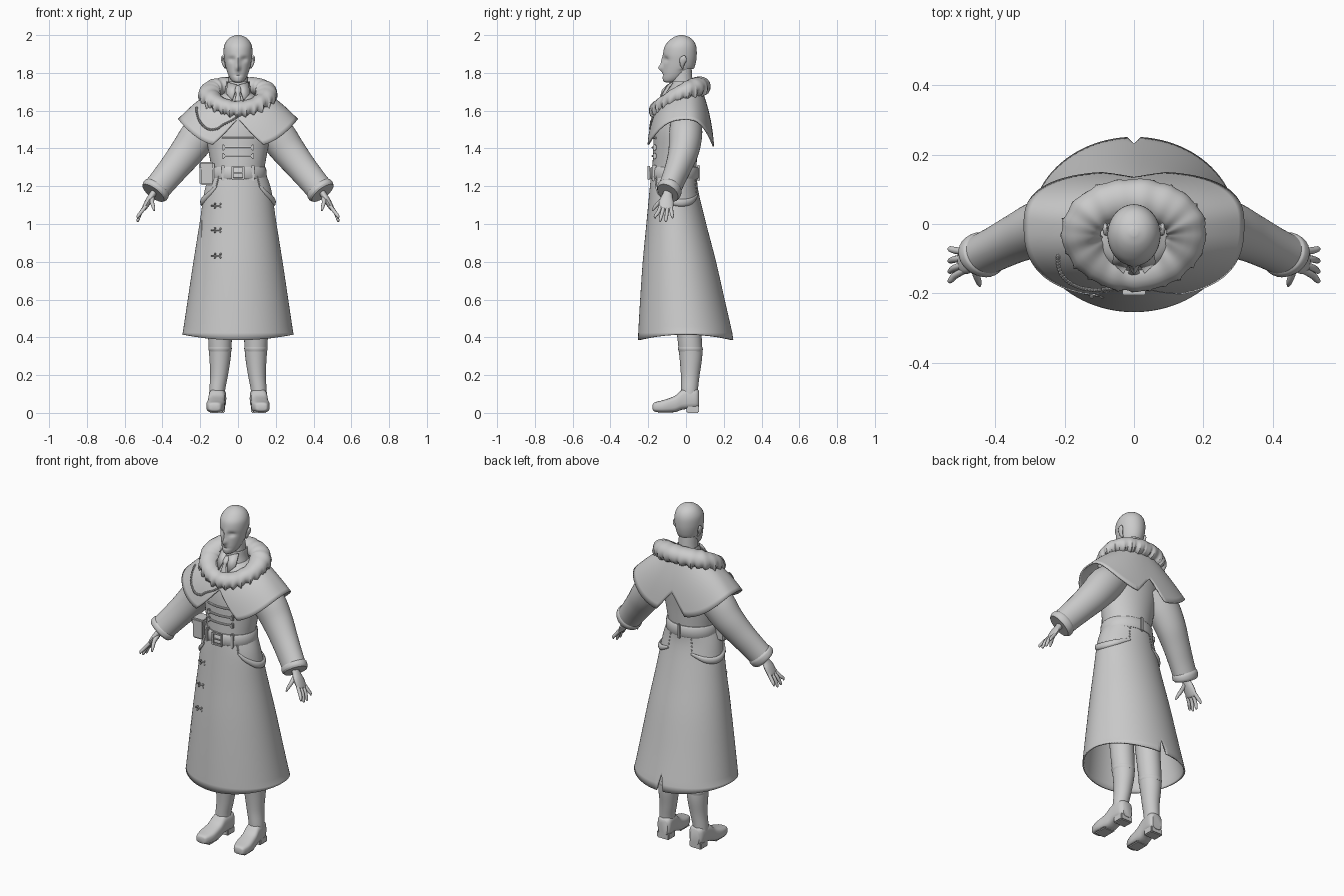
import bpy, bmesh, random
from math import sin, cos, pi, radians, exp, asin, copysign
from mathutils import Vector

random.seed(4)
if "Cube" in bpy.data.objects:
    bpy.data.objects.remove(bpy.data.objects["Cube"])
grey = bpy.data.materials.new("plain_grey")
grey.use_nodes = True
grey.diffuse_color = (0.6, 0.6, 0.6, 1)
grey.node_tree.nodes["Principled BSDF"].inputs["Base Color"].default_value = (0.6, 0.6, 0.6, 1)
parts = []

def finish(name, bm, mirror=False, thick=0):
    bmesh.ops.recalc_face_normals(bm, faces=bm.faces)
    mesh = bpy.data.meshes.new(name)
    bm.to_mesh(mesh)
    bm.free()
    mesh.materials.append(grey)
    ob = bpy.data.objects.new(name, mesh)
    bpy.context.collection.objects.link(ob)
    if thick:
        mod = ob.modifiers.new("thickness", "SOLIDIFY")
        mod.thickness, mod.offset = thick, 0
    if mirror:
        ob.modifiers.new("mirror", "MIRROR")
    parts.append(ob)
    return ob

def skin(name, rings, caps=True, loop=False, **kw):
    bm = bmesh.new()
    rows = [[bm.verts.new(p) for p in ring] for ring in rings]
    n = len(rows[0])
    for a, b in zip(rows, rows[1:] + rows[:1] if loop else rows[1:]):
        for i in range(n):
            j = (i + 1) % n
            bm.faces.new((a[i], a[j], b[j], b[i]))
    if caps and not loop:
        bm.faces.new(rows[0])
        bm.faces.new(rows[-1])
    return finish(name, bm, **kw)

def smooth(rows, steps=5):
    out = []
    for i in range(len(rows) - 1):
        quad = rows[max(i - 1, 0)], rows[i], rows[i + 1], rows[min(i + 2, len(rows) - 1)]
        for k in range(steps):
            t = k / steps
            out.append([b + 0.5 * t * (c - a + t * (2*a - 5*b + 4*c - d + t * (3*(b - c) + d - a)))
                        for a, b, c, d in zip(*quad)])
    return out + [list(rows[-1])]

def oval(z, yf, yb, rx, cx=0, n=48):
    return [Vector((cx + rx * sin(2*pi*i/n), (yf + yb)/2 - (yb - yf)/2 * cos(2*pi*i/n), z)) for i in range(n)]

def stack(name, rows, steps=5, **kw):
    return skin(name, [oval(*r) for r in smooth(rows, steps)], **kw)

# Tube rows hold x, y, z, radius along ref, radius across it
def tube(name, rows, ref=(0, 1, 0), n=16, steps=5, **kw):
    rows = smooth(rows, steps)
    pts = [Vector(r[:3]) for r in rows]
    rings = []
    for i, r in enumerate(rows):
        d = (pts[min(i + 1, len(pts) - 1)] - pts[max(i - 1, 0)]).normalized()
        u = Vector(ref)
        u = (u - d * u.dot(d)).normalized()
        v = d.cross(u)
        rings.append([pts[i] + u * r[3] * cos(2*pi*k/n) + v * r[4] * sin(2*pi*k/n) for k in range(n)])
    return skin(name, rings, **kw)

def box(name, centre, size, bevel=.002, **kw):
    bm = bmesh.new()
    bmesh.ops.create_cube(bm, size=1)
    for v in bm.verts:
        v.co = Vector(centre) + Vector([c * s for c, s in zip(v.co, size)])
    bmesh.ops.bevel(bm, geom=bm.edges[:], offset=bevel, segments=2, affect="EDGES")
    return finish(name, bm, **kw)

def beads(name, pts, radius, **kw):
    bm = bmesh.new()
    for p in pts:
        new = bmesh.ops.create_icosphere(bm, subdivisions=1, radius=radius)
        bmesh.ops.translate(bm, verts=new["verts"], vec=Vector(p))
    return finish(name, bm, **kw)

# Head with brow, eye sockets, nose and mouth pressed into the loft
head = stack("head", [(1.75, -.108, -.06, .016), (1.756, -.12, -.04, .03), (1.78, -.124, .005, .047),
                      (1.82, -.122, .04, .062), (1.86, -.12, .053, .071), (1.90, -.121, .057, .076),
                      (1.94, -.113, .054, .074), (1.97, -.09, .04, .06), (1.99, -.063, .015, .038), (2, -.035, -.015, .01)])
def bump(dx, dz):
    return exp(-dx * dx - dz * dz)
for v in head.data.vertices:
    x, y, z = v.co
    if y < -0.05:
        v.co.y += (0.013 * bump((abs(x) - .033) / .017, (z - 1.872) / .013) - 0.024 * bump(x / .011, (z - 1.826) / .017)
                   - 0.012 * bump(x / .01, (z - 1.86) / .025) + 0.005 * bump(x / .025, (z - 1.788) / .005))
    elif z < 1.82:
        v.co.z += 0.25 * (y + 0.05)
tube("ear", [(.067, -.015, 1.825, .006, .004), (.075, -.02, 1.845, .012, .008), (.082, -.015, 1.87, .019, .008),
             (.082, -.012, 1.885, .012, .006), (.078, -.012, 1.89, .004, .003)], mirror=True)

# Torso, neck, shirt collar and tie
stack("torso", [(1.15, -.17, .04, .14), (1.27, -.178, .053, .138), (1.38, -.174, .06, .155), (1.5, -.17, .07, .175),
                (1.6, -.15, .075, .165), (1.67, -.125, .06, .11), (1.71, -.082, .04, .06), (1.82, -.075, .03, .05)])
stack("shirt_collar", [(1.68, -.1, .045, .072), (1.72, -.088, .042, .063), (1.755, -.082, .038, .06)], caps=False, thick=.006)
flap = bmesh.new()
flap.faces.new([flap.verts.new(p) for p in ((.003, -.1, 1.735), (.055, -.07, 1.75), (.062, -.11, 1.69), (.03, -.14, 1.655))])
finish("collar_point", flap, mirror=True, thick=.006)
tube("tie", [(0, -.1, 1.73, .006, .012), (0, -.118, 1.705, .01, .016), (0, -.127, 1.685, .007, .011),
             (0, -.15, 1.62, .006, .022), (0, -.165, 1.54, .005, .026)])

# Fur collar: a closed ring with ragged lower tufts
fur = []
for i in range(192):
    t = 2 * pi * i / 192
    c = cos(t)
    centre = Vector((.15 * sin(t) * (1 - .08 * c), -.035 - .107 * c, 1.692 - .062 * c - .02 * c * c))
    out = Vector((sin(t) * .107, -c * .155, 0)).normalized()
    tuft = abs((i % 8) / 4 - 1) * random.uniform(.4, 1.1)
    lump = (1 + .02 * sin(t * 11) + .02 * sin(t * 17 + 1)) * (1 - .1 * max(c, 0))
    ring = []
    for a in [pi * k / 8 for k in range(16)]:
        r = lump * (1 + .45 * tuft * max(0, cos(a + radians(55))) ** 4)
        ring.append(centre + out * .057 * r * cos(a) + Vector((0, 0, .046 * r * sin(a))))
    fur.append(ring)
skin("fur_collar", fur, loop=True)

# Shoulder cape with a front opening and a back notch, and the chest chain
def power(v, e=.75):
    return copysign(abs(v) ** e, v)

def cape_point(t, s):
    c, sn = cos(t), sin(t)
    top = Vector((.13 * sn, -.03 - .095 * c, 1.7 - .05 * c))
    low = Vector((.315 * power(sn), -(.208 if c > 0 else .148) * power(c), 1.553 - .15 * c * c))
    cut = 1 - .58 * max(0, 1 - min(t, 2 * pi - t) / .33) - .32 * max(0, 1 - abs(t - pi) / .2)
    return top.lerp(low, s * cut) + Vector((0, -c * .012, .012)) * sin(pi * s * cut)
skin("shoulder_cape", [[cape_point(pi * i / 48, j / 12) for i in range(96)] for j in range(13)], caps=False, thick=.008)
swag = smooth([(1.2, .55), (.8, .72), (.5, .76), (.25, .68), (0, .9)], 8)
beads("chest_chain", [cape_point(2 * pi - t, s) + Vector((0, -.006, .003)) for t, s in swag], .007)

# Long coat skirt with a back slit
skirt_rows = smooth([(1.27, -.18, .055, .14), (1.18, -.189, .06, .172), (1.0, -.206, .103, .2),
                     (.8, -.225, .155, .232), (.58, -.24, .205, .265), (.4, -.25, .247, .292)])
def skirt_point(t, z, off=0):
    a, b = next((p, q) for p, q in zip(skirt_rows, skirt_rows[1:]) if q[0] <= z)
    yf, yb, rx = [m + (z - a[0]) / (b[0] - a[0]) * (n - m) for m, n in zip(a[1:], b[1:])]
    return Vector(((rx + off) * sin(t), (yf + yb) / 2 - ((yb - yf) / 2 + off) * cos(t), z))

def skirt_front(x, z, off):
    return skirt_point(asin(x / skirt_point(pi / 2, z).x), z, off)
skirt = [oval(*r, 0, 96) for r in skirt_rows]
for i in range(96):
    skirt[-1][i].z = .385 + .03 * sin(pi * i / 48) ** 2
for k in range(1, 6):
    skirt[-k][48] = skirt_point(pi, max(skirt[-k][48].z, .48 + .006 * k))
skin("coat_skirt", skirt, caps=False, thick=.008)

# Overlapping coat edge, toggles and chest fastenings
tube("coat_edge", [(*skirt_front(-.188, 1.02 - k * .055, .001), .003, .004) for k in range(12)], n=6, steps=1)
for z in (1.097, .967, .832):
    mid = skirt_front(-.105, z, .004)
    tube("toggle_cord", [(mid.x + d, mid.y - d * .15, z, .004, .004) for d in (-.036, 0, .036)], n=6, steps=1)
    beads("toggle_knots", [mid + Vector((dx, -.004, dz)) for dx in (-.015, .015) for dz in (-.009, .009)], .007)
for z in (1.455, 1.405, 1.36):
    tube("chest_strap", [(.16 * sin(a), -.058 - .118 * cos(a), z, .006, .007) for a in [k * .11 - .55 for k in range(11)]],
         ref=(0, 0, 1), n=8, steps=1)
box("chest_toggle", (.078, -.166, 1.405), (.016, .018, .03), .004, mirror=True)
box("lower_toggle", (.078, -.166, 1.36), (.016, .018, .03), .004, mirror=True)

# Belt, buckle, loops and pouch
stack("belt", [(1.238, -.187, .062, .149), (1.246, -.193, .067, .153), (1.295, -.19, .066, .149), (1.303, -.184, .06, .143)], 1)
for z in (1.239, 1.303):
    box("buckle_bar", (0, -.197, z), (.066, .014, .01))
box("buckle_side", (.029, -.197, 1.271), (.009, .014, .07), mirror=True)
box("buckle_pin", (.002, -.199, 1.271), (.05, .008, .007))
box("belt_loop", (.08, -.168, 1.27), (.017, .022, .085), .004, mirror=True)
box("back_belt_loop", (0, .066, 1.27), (.017, .014, .085), .004)
box("pouch", (-.165, -.105, 1.262), (.075, .08, .11), .008)
box("pouch_flap", (-.166, -.106, 1.308), (.083, .088, .04), .008)

# Hanging hip straps with short chains
strap = [(42, 1.2, .006), (55, 1.165, .012), (80, 1.125, .018), (105, 1.112, .02), (130, 1.122, .017), (155, 1.15, .007)]
tube("hip_strap", [(*skirt_point(radians(a), z, .006), r, r * .6) for a, z, r in strap], ref=(0, 0, 1), n=12, mirror=True)
for a, z, r in (strap[0], strap[-1]):
    beads("strap_chain", [skirt_point(radians(a), z + k * (1.25 - z) / 5, .004) for k in range(6)], .006, mirror=True)

# Sleeves, cuffs and hands
tube("sleeve", [(.12, 0, 1.55, .08, .08), (.2, -.002, 1.475, .088, .097), (.265, -.012, 1.39, .081, .09),
                (.33, -.038, 1.308, .07, .08), (.39, -.067, 1.235, .063, .074), (.437, -.09, 1.178, .061, .071)],
     n=32, mirror=True)
tube("cuff", [(.423, -.082, 1.195, .06, .07), (.43, -.086, 1.186, .066, .077), (.441, -.092, 1.173, .066, .077),
              (.448, -.097, 1.164, .06, .07)], n=32, mirror=True)
tube("palm", [(.43, -.087, 1.19, .024, .018), (.453, -.098, 1.155, .026, .017), (.475, -.104, 1.12, .038, .017),
              (.495, -.106, 1.085, .037, .013), (.5, -.107, 1.075, .028, .008)], mirror=True)
for y, tip_y, tip_z in ((-.134, -.163, 1.03), (-.116, -.136, 1.012), (-.097, -.106, 1.01), (-.08, -.072, 1.03)):
    tube("finger", [(.488, y, 1.095, .01, .01), (.515, (y + tip_y) / 2, 1.06, .01, .01),
                    (.529, tip_y, tip_z + .012, .008, .008), (.531, tip_y, tip_z, .003, .003)], n=10, mirror=True)
tube("thumb", [(.455, -.11, 1.14, .014, .013), (.455, -.142, 1.115, .011, .011), (.448, -.165, 1.09, .009, .009),
               (.444, -.178, 1.07, .004, .004)], ref=(1, 0, 0), n=10, mirror=True)

# Legs, boots and heels
stack("leg", [(.06, -.025, .062, .042, .11), (.12, -.026, .063, .042, .11), (.2, -.027, .072, .047, .1),
              (.3, -.035, .086, .057, .095), (.4, -.046, .083, .063, .095), (.55, -.065, .075, .067, .093),
              (.8, -.09, .08, .08, .09), (1.1, -.13, .05, .08, .085)], mirror=True)
stack("boot_rim", [(.325, -.038, .087, .058, .095), (.338, -.042, .089, .062, .095), (.35, -.042, .087, .061, .095)], mirror=True)
shoe = []
for y, w, low, top in smooth([(-.177, .015, .022, .04), (-.168, .034, .008, .055), (-.12, .048, .002, .068),
                              (-.06, .046, .004, .09), (-.015, .044, .018, .125), (.05, .044, .022, .13), (.07, .03, .025, .115)]):
    shoe.append([(.11 + w * power(cos(a), .7) - y * .08, y, (low + top) / 2 + (top - low) / 2 * power(sin(a), .6))
                 for a in [pi * k / 12 for k in range(24)]])
skin("shoe", shoe, mirror=True)
box("sole", (.117, -.11, .007), (.075, .09, .014), .006, mirror=True)
box("heel", (.107, .035, .02), (.078, .066, .04), .005, mirror=True)

# Smooth shading with sharp creases kept
bpy.ops.object.select_all(action="DESELECT")
for ob in parts:
    ob.select_set(True)
bpy.context.view_layer.objects.active = parts[0]
bpy.ops.object.shade_smooth_by_angle(angle=radians(40))
